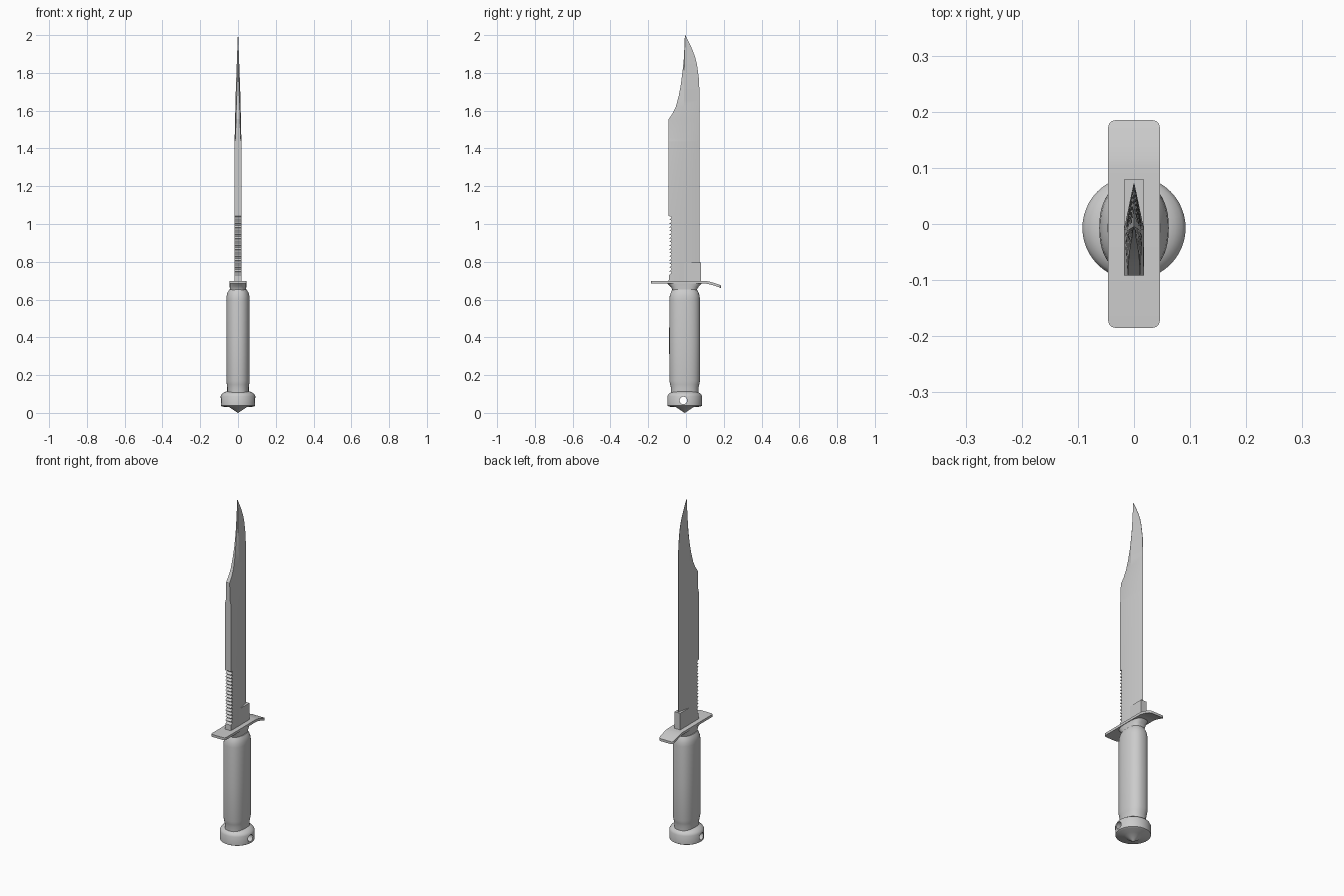
import bpy, bmesh, math

if "Cube" in bpy.data.objects:
    bpy.data.objects.remove(bpy.data.objects["Cube"])

steel = bpy.data.materials.new("steel grey")
steel.diffuse_color = (0.6, 0.6, 0.6, 1)
steel.use_nodes = True
steel.node_tree.nodes["Principled BSDF"].inputs["Base Color"].default_value = steel.diffuse_color
CY = -0.007  # handle axis in y


def finish(name, bm, angle=30):
    bmesh.ops.remove_doubles(bm, verts=bm.verts, dist=1e-5)
    bmesh.ops.recalc_face_normals(bm, faces=bm.faces)
    me = bpy.data.meshes.new(name)
    bm.to_mesh(me)
    bm.free()
    ob = bpy.data.objects.new(name, me)
    bpy.context.collection.objects.link(ob)
    me.materials.append(steel)
    bpy.ops.object.select_all(action='DESELECT')
    ob.select_set(True)
    bpy.context.view_layer.objects.active = ob
    bpy.ops.object.shade_smooth_by_angle(angle=math.radians(angle))
    return ob


def loft(name, rings, angle=30):
    """Skin a stack of closed rings and cap both ends."""
    bm = bmesh.new()
    rows = [[bm.verts.new(p) for p in r] for r in rings]
    n = len(rows[0])
    for a, b in zip(rows, rows[1:]):
        for i in range(n):
            j = (i + 1) % n
            bm.faces.new((a[i], a[j], b[j], b[i]))
    bm.faces.new(rows[0][::-1])
    bm.faces.new(rows[-1])
    return finish(name, bm, angle)


def oval(z, rx, ry, power=2.0, n=48):
    pts = []
    for i in range(n):
        a = 2 * math.pi * i / n
        c, s = math.cos(a), math.sin(a)
        pts.append((rx * math.copysign(abs(c) ** (2 / power), c),
                    CY + ry * math.copysign(abs(s) ** (2 / power), s), z))
    return pts


def lerp(table, z):
    for (z0, v0), (z1, v1) in zip(table, table[1:]):
        if z <= z1:
            return v0 + (v1 - v0) * max(0, (z - z0) / (z1 - z0))
    return table[-1][1]


# Blade: clip point outline, flat upper half, ground edge, sharpened clip
spine = [(0.69, -0.092), (1.555, -0.092), (1.585, -0.071), (1.62, -0.054), (1.68, -0.038),
         (1.74, -0.027), (1.81, -0.018), (1.88, -0.011), (2.0, -0.006)]
edge = [(0.69, 0.072), (1.66, 0.072), (1.765, 0.069), (1.845, 0.058), (1.885, 0.048),
        (1.925, 0.033), (1.965, 0.014), (2.0, -0.004)]
ridge = [(0.69, -0.01), (1.8, -0.01), (2.0, -0.005)]
thick = [(0.69, 0.018), (1.44, 0.018), (1.7, 0.012), (2.0, 0.001)]
spine_thick = [(0.69, 0.018), (1.435, 0.018), (1.455, 0.013), (1.555, 0.011), (1.75, 0.004), (2.0, 0.0006)]

levels = {round(z, 4) for t in (spine, edge, thick, spine_thick) for z, _ in t}
stations = [(z, lerp(spine, z)) for z in levels]
# Saw teeth along the spine
TEETH, Z0, PITCH = 16, 0.73, 0.0194
for i in range(TEETH):
    z = Z0 + i * PITCH
    stations += [(z, -0.09), (z + PITCH * 0.5, -0.077), (z + PITCH * 0.95, -0.079)]
stations += [(Z0 + TEETH * PITCH, -0.079), (Z0 + TEETH * PITCH + 0.001, -0.092)]
rings = []
for z, ys in sorted(stations):
    t, ts, yr, ye = lerp(thick, z), lerp(spine_thick, z), lerp(ridge, z), lerp(edge, z)
    ts = min(t, ts)
    rings.append([(-ts, ys, z), (ts, ys, z), (t, yr, z), (0.0008, ye, z),
                  (-0.0008, ye, z), (-t, yr, z)])
loft("blade", rings, 15)

# Ricasso: full thickness block at the blade root
loft("ricasso", [[(-0.018, -0.01, z), (0.018, -0.01, z), (0.018, 0.079, z), (-0.018, 0.079, z)]
                 for z in (0.69, 0.795)])


# Guard: plate with rounded corners, one end bent down
def guard_ring(y, half):
    d = -0.024 * max(0, (y - 0.1) / 0.085) ** 1.4
    return [(-half, y, 0.685 + d), (half, y, 0.685 + d), (half, y, 0.699 + d), (-half, y, 0.699 + d)]


R, HX, HY = 0.013, 0.046, 0.185
corner = [(HY - R + R * math.sin(a), HX - R + R * math.cos(a))
          for a in [math.pi / 2 * i / 6 for i in range(7)]]
plan = [(-y, h) for y, h in reversed(corner)]
plan += [(y, HX) for y in (0.1, 0.115, 0.13, 0.145, 0.16)] + corner
loft("guard", [guard_ring(y, h) for y, h in plan])

# Collar: flares up into the guard
loft("collar", [oval(z, rx, ry, 2.8) for z, rx, ry in
                ((0.64, 0.042, 0.063), (0.655, 0.042, 0.066), (0.668, 0.043, 0.074),
                 (0.678, 0.043, 0.084), (0.688, 0.044, 0.094))])

# Handle: long oval grip with rounded shoulders
loft("handle", [oval(z, rx, ry, 2.3) for z, rx, ry in
                ((0.1, 0.057, 0.073), (0.135, 0.057, 0.073), (0.15, 0.059, 0.077),
                 (0.17, 0.062, 0.081), (0.38, 0.062, 0.082), (0.6, 0.062, 0.081),
                 (0.62, 0.060, 0.079), (0.638, 0.055, 0.073), (0.652, 0.047, 0.066))])

# Pommel: round cap with a chamfered top and a pointed base
pommel = loft("pommel", [oval(z, r, r) for z, r in
                         ((0.0, 0.0008), (0.03, 0.046), (0.033, 0.083), (0.038, 0.091),
                          (0.088, 0.092), (0.1, 0.086), (0.108, 0.074), (0.114, 0.06))])

# Lanyard hole through the pommel
bpy.ops.mesh.primitive_cylinder_add(vertices=32, radius=0.02, depth=0.4,
                                    location=(0, -0.014, 0.066), rotation=(0, math.pi / 2, 0))
cutter = bpy.context.object
cutter.name = "lanyard_hole_cutter"
cutter.hide_render = True
cutter.hide_set(True)
hole = pommel.modifiers.new("lanyard hole", 'BOOLEAN')
hole.object = cutter
hole.operation = 'DIFFERENCE'
hole.solver = 'EXACT'
